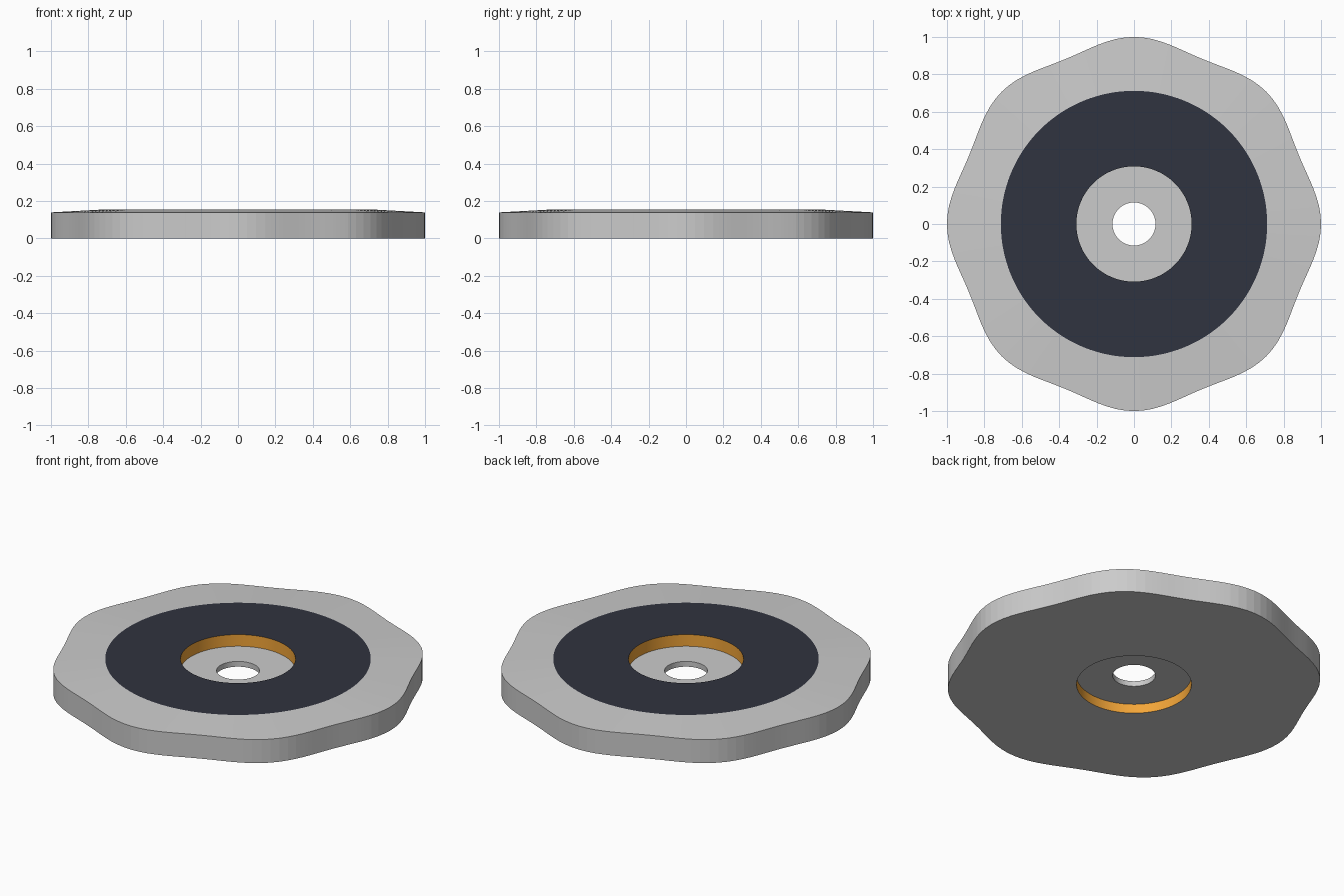
import bpy, bmesh, math

if "Cube" in bpy.data.objects:
    bpy.data.objects.remove(bpy.data.objects["Cube"])

SEGMENTS = 128
LOBES = 8
WAVE = 0.0225          # half the depth of the scalloped rim


def lathe(name, strips, color=None):
    """Spin (radius, z, wavy) profiles around z; order keeps normals outward."""
    bm = bmesh.new()
    for profile in strips:
        rings = []
        for radius, z, wavy in profile:
            ring = []
            for i in range(SEGMENTS):
                a = 2 * math.pi * i / SEGMENTS
                r = radius - wavy * WAVE * (1 - math.cos(LOBES * a))
                ring.append(bm.verts.new((r * math.cos(a), r * math.sin(a), z)))
            rings.append(ring)
        for low, high in zip(rings, rings[1:]):
            for i in range(SEGMENTS):
                j = (i + 1) % SEGMENTS
                bm.faces.new((low[i], low[j], high[j], high[i]))
    mesh = bpy.data.meshes.new(name)
    bm.to_mesh(mesh)
    bm.free()
    obj = bpy.data.objects.new(name, mesh)
    bpy.context.collection.objects.link(obj)
    if color:
        mat = bpy.data.materials.new(name + "_color")
        mat.diffuse_color = (*color, 1)
        mat.use_nodes = True
        mat.node_tree.nodes["Principled BSDF"].inputs["Base Color"].default_value = mat.diffuse_color
        mesh.materials.append(mat)
    bpy.ops.object.select_all(action='DESELECT')
    obj.select_set(True)
    bpy.context.view_layer.objects.active = obj
    bpy.ops.object.shade_smooth_by_angle(angle=math.radians(4 if not color else 30))
    return obj


BORE, HOLE, RING = 0.308, 0.115, 0.712
TOP, EDGE = 0.155, 0.139
WEB_TOP, WEB_BOTTOM = 0.086, 0.055

# Scalloped disc: flat underside, wavy wall, gently sloped shoulder
lathe("wavy_disc", [[(BORE, 0, 0), (1, 0, 1), (1, EDGE, 1), (RING, TOP, 0)]])

# Dark flat ring on the top
lathe("dark_top_ring", [[(RING, TOP, 0), (BORE, TOP, 0)]], (0.03, 0.033, 0.05))

# Orange bore walls above and below the web
lathe("orange_bore", [[(BORE, TOP, 0), (BORE, WEB_TOP, 0)],
                      [(BORE, WEB_BOTTOM, 0), (BORE, 0, 0)]], (0.9, 0.38, 0.04))

# Thin web with the central through hole
lathe("centre_web", [[(BORE, WEB_TOP, 0), (HOLE, WEB_TOP, 0),
                      (HOLE, WEB_BOTTOM, 0), (BORE, WEB_BOTTOM, 0)]])
